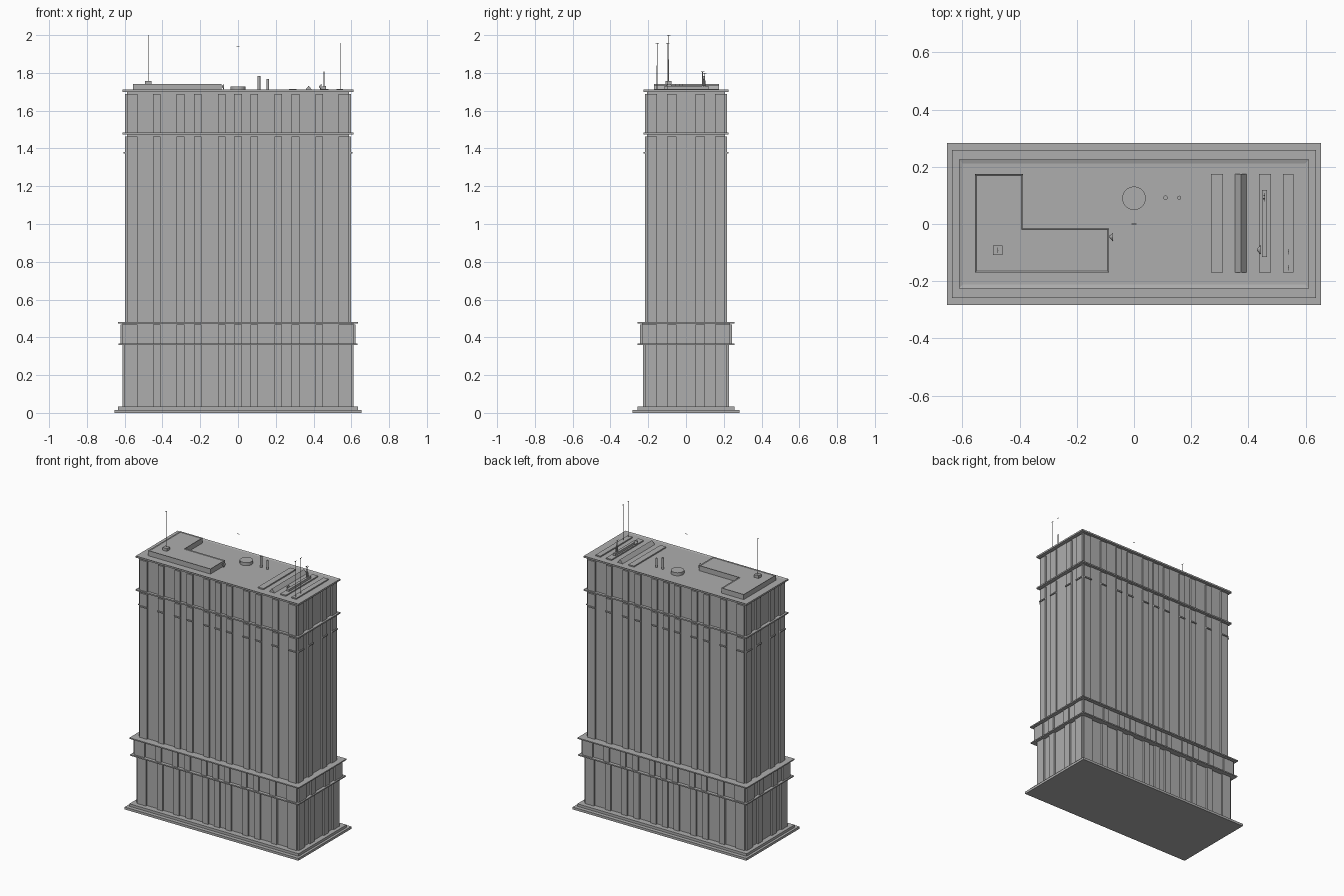
import bpy
import bmesh

cube = bpy.data.objects.get("Cube")
if cube:
    bpy.data.objects.remove(cube, do_unlink=True)

stone = bpy.data.materials.new("grey_stone")
stone.use_nodes = True
GREY = (0.42, 0.42, 0.42, 1)
stone.diffuse_color = GREY
stone.node_tree.nodes["Principled BSDF"].inputs["Base Color"].default_value = GREY


def finish(name, bm):
    bmesh.ops.recalc_face_normals(bm, faces=bm.faces[:])
    mesh = bpy.data.meshes.new(name)
    bm.to_mesh(mesh)
    bm.free()
    mesh.materials.append(stone)
    ob = bpy.data.objects.new(name, mesh)
    bpy.context.collection.objects.link(ob)
    return ob


def add_box(bm, x0, x1, y0, y1, z0, z1):
    verts = bmesh.ops.create_cube(bm, size=1)["verts"]
    for v in verts:
        v.co.x = x1 if v.co.x > 0 else x0
        v.co.y = y1 if v.co.y > 0 else y0
        v.co.z = z1 if v.co.z > 0 else z0


def box(name, *bounds):
    bm = bmesh.new()
    add_box(bm, *bounds)
    return finish(name, bm)


def slab(name, hx, hy, z0, z1):
    return box(name, -hx, hx, -hy, hy, z0, z1)


def cylinder(name, x, y, r, z0, z1, sides=12):
    bm = bmesh.new()
    bmesh.ops.create_cone(bm, cap_ends=True, segments=sides, radius1=r, radius2=r, depth=z1 - z0)
    bmesh.ops.translate(bm, verts=bm.verts[:], vec=(x, y, (z0 + z1) / 2))
    return finish(name, bm)


def extruded(name, points, z0, z1, rim=0.0, sink=0.0):
    """Extrude a plan outline; optionally sink the top inside a rim."""
    bm = bmesh.new()
    face = bm.faces.new([bm.verts.new((x, y, z0)) for x, y in points])
    ext = bmesh.ops.extrude_face_region(bm, geom=[face], use_keep_orig=True)["geom"]
    bmesh.ops.translate(bm, vec=(0, 0, z1 - z0),
                        verts=[g for g in ext if isinstance(g, bmesh.types.BMVert)])
    bmesh.ops.recalc_face_normals(bm, faces=bm.faces[:])
    if rim:
        top = max(bm.faces, key=lambda f: f.calc_center_median().z)
        bmesh.ops.inset_region(bm, faces=[top], thickness=rim)
        bmesh.ops.translate(bm, verts=top.verts[:], vec=(0, 0, -sink))
    return finish(name, bm)


# Pilaster spans on the long and short faces (positive half, mirrored below)
HALF = 0.021
LONG = [(c - HALF, c + HALF) for c in (0.086, 0.213, 0.304, 0.43)]
SHORT = [(0.05, 0.1)]


def pilasters(name, hx, hy, z0, z1, depth):
    """Flat strips on all four sides of a core of half size hx, hy."""
    bm = bmesh.new()
    long_spans = LONG + [(0.533, hx)]
    short_spans = SHORT + [(0.153, hy)]
    mirrored = lambda spans: spans + [(-b, -a) for a, b in spans]
    for a, b in mirrored(long_spans) + [(-HALF, HALF)]:
        add_box(bm, a, b, -hy - depth, -hy, z0, z1)
        add_box(bm, a, b, hy, hy + depth, z0, z1)
    for a, b in mirrored(short_spans):
        add_box(bm, -hx - depth, -hx, a, b, z0, z1)
        add_box(bm, hx, hx + depth, a, b, z0, z1)
    return finish(name, bm)


# Stepped base
slab("base_plate", 0.653, 0.284, 0, 0.016)
slab("base_step", 0.636, 0.258, 0.016, 0.033)

# Wall cores with their pilasters
D = 0.011
slab("lower_wall", 0.601, 0.217, 0.033, 0.36)
pilasters("lower_pilasters", 0.601, 0.217, 0.033, 0.36, D)
slab("middle_wall", 0.611, 0.233, 0.368, 0.474)
pilasters("middle_pilasters", 0.611, 0.233, 0.368, 0.468, D)
slab("tower_wall", 0.588, 0.206, 0.482, 1.702)
for label, z0, z1 in (("shaft", 0.482, 1.372), ("attic", 1.38, 1.464), ("crown", 1.484, 1.689)):
    pilasters(label + "_pilasters", 0.588, 0.206, z0, z1, D)
pilasters("pilaster_bands", 0.588, 0.206, 1.372, 1.38, D + 0.007)

# Projecting ledges
slab("lower_ledge", 0.632, 0.256, 0.36, 0.368)
slab("middle_ledge", 0.636, 0.258, 0.474, 0.482)
slab("upper_ledge", 0.612, 0.225, 1.475, 1.484)
extruded("roof_ledge", [(-0.612, -0.225), (0.612, -0.225), (0.612, 0.225), (-0.612, 0.225)],
         1.7, 1.711, 0.018, 0.004)
ROOF = 1.706

# L-shaped roof house with a low rim
extruded("roof_house", [(-0.556, -0.17), (-0.088, -0.17), (-0.088, -0.015),
                        (-0.388, -0.015), (-0.388, 0.174), (-0.556, 0.174)],
         ROOF, 1.742, 0.007, 0.004)
box("mast_box", -0.493, -0.459, -0.108, -0.076, 1.737, 1.757)

# Water drum and two vent pipes
cylinder("water_drum", 0, 0.09, 0.041, ROOF, 1.728, 32)
cylinder("tall_vent", 0.11, 0.092, 0.008, ROOF, 1.783)
cylinder("short_vent", 0.158, 0.092, 0.007, ROOF, 1.767)

# Roof strips and the ridged skylight
for i, (x0, x1) in enumerate([(0.269, 0.311), (0.437, 0.479), (0.521, 0.557)]):
    box(f"roof_strip_{i + 1}", x0, x1, -0.17, 0.175, ROOF, 1.715)
box("strip_duct", 0.447, 0.465, -0.115, 0.119, 1.715, 1.73)
bm = bmesh.new()
ends = [[bm.verts.new((x, y, z)) for x, z in ((0.353, ROOF), (0.395, ROOF), (0.374, 1.732))]
        for y in (-0.17, 0.175)]
for e in ends:
    bm.faces.new(e)
for i in range(3):
    j = (i + 1) % 3
    bm.faces.new((ends[0][i], ends[0][j], ends[1][j], ends[1][i]))
finish("ridge_skylight", bm)


# Thin masts with a small crossbar
def mast(name, x, y, z0, z1, thick_to, r=0.002):
    cylinder(name + "_foot", x, y, r, z0, thick_to, 6)
    cylinder(name + "_rod", x, y, r * 0.5, thick_to, z1, 6)
    box(name + "_crossbar", x - 0.001, x + 0.001, y - 0.009, y + 0.009, z1 - 0.002, z1)


mast("corner_mast", -0.476, -0.092, 1.757, 2.0, 1.87)
mast("front_mast", 0.541, -0.153, 1.715, 1.957, 1.84)
mast("second_mast", 0.541, -0.097, 1.715, 1.957, 1.84)
mast("short_mast", 0.455, 0.088, 1.73, 1.808, 1.77, 0.004)
mast("twin_mast", 0.455, 0.1, 1.73, 1.8, 1.76, 0.003)
box("centre_aerial", -0.009, 0.009, -0.001, 0.001, 1.938, 1.94)


# Small side-facing dishes
def dish(name, x, y, z):
    bm = bmesh.new()
    bmesh.ops.create_cone(bm, cap_ends=True, segments=12, radius1=0.004, radius2=0.015, depth=0.012)
    for v in bm.verts:
        v.co = (x + v.co.z, y + v.co.y, z + v.co.x)
    finish(name, bm)
    cylinder(name + "_post", x, y, 0.002, ROOF, z, 6)


dish("house_dish", -0.079, -0.045, 1.727)
dish("strip_dish", 0.436, -0.09, 1.727)
